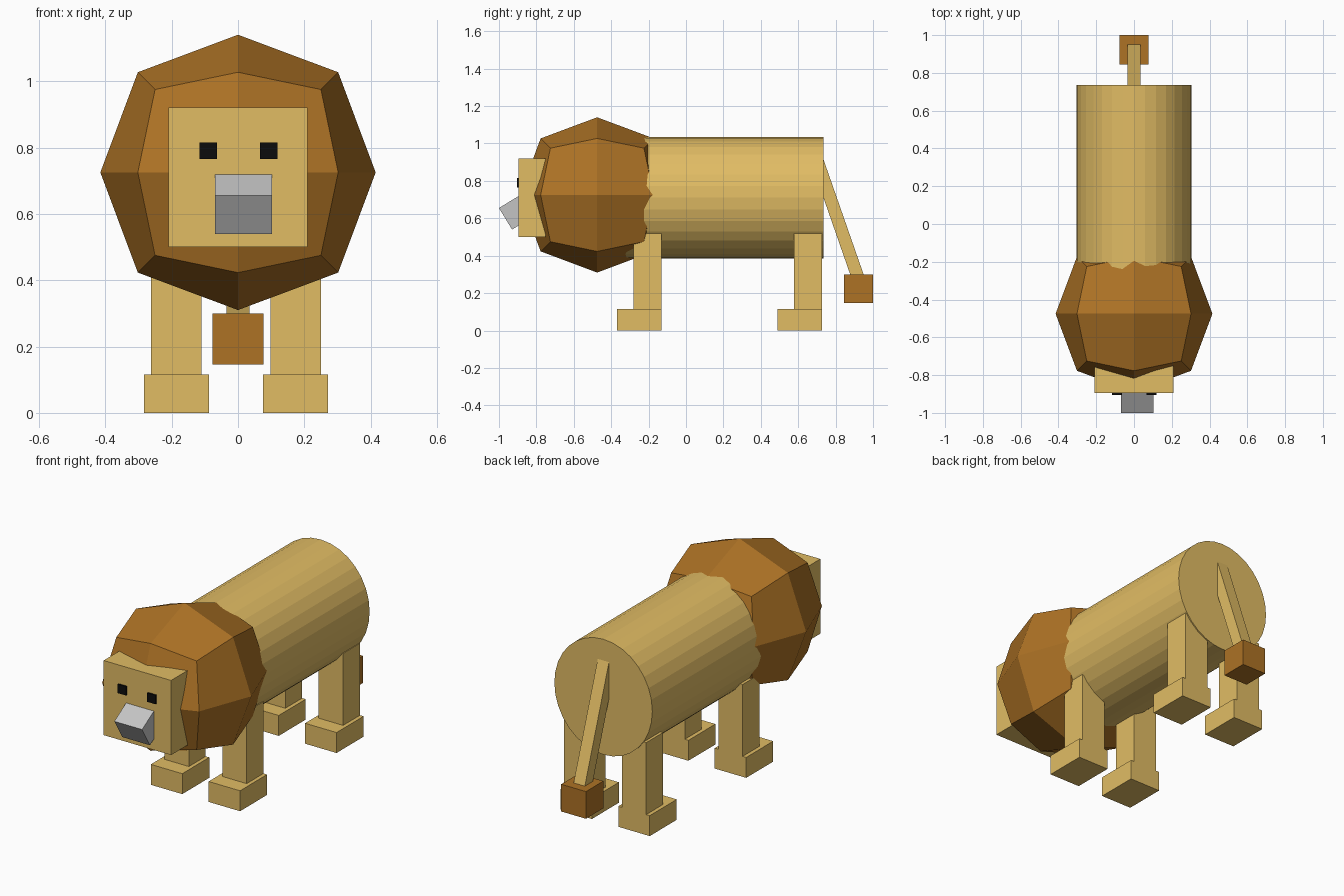
import bpy
import bmesh
from math import pi
from mathutils import Matrix, Vector

cube = bpy.data.objects.get("Cube")
if cube:
    bpy.data.objects.remove(cube, do_unlink=True)


def material(name, rgb):
    """Flat material from 0-255 display values, stored as linear."""
    linear = [((c / 255 + 0.055) / 1.055) ** 2.4 for c in rgb]
    mat = bpy.data.materials.new(name)
    mat.use_nodes = True
    mat.diffuse_color = (*linear, 1)
    bsdf = mat.node_tree.nodes["Principled BSDF"]
    bsdf.inputs["Base Color"].default_value = (*linear, 1)
    bsdf.inputs["Roughness"].default_value = 0.9
    return mat


tan = material("tan fur", (225, 188, 100))
brown = material("brown mane", (173, 114, 37))
grey = material("grey snout", (196, 196, 196))
black = material("black eye", (12, 12, 12))


def finish(name, bm, mat):
    bmesh.ops.recalc_face_normals(bm, faces=bm.faces)
    mesh = bpy.data.meshes.new(name)
    bm.to_mesh(mesh)
    bm.free()
    mesh.materials.append(mat)
    obj = bpy.data.objects.new(name, mesh)
    bpy.context.collection.objects.link(obj)
    return obj


def box(name, mat, x, y, z):
    """Box from (low, high) ranges on each axis."""
    bm = bmesh.new()
    bmesh.ops.create_cube(bm, size=1)
    for v in bm.verts:
        v.co = [lo + (hi - lo) * (c + 0.5) for c, (lo, hi) in zip(v.co, (x, y, z))]
    return finish(name, bm, mat)


def slanted_box(name, mat, x, profile):
    """Side profile of (y, z) points extruded across an x range."""
    bm = bmesh.new()
    face = bm.faces.new([bm.verts.new((x[0], y, z)) for y, z in profile])
    result = bmesh.ops.extrude_face_region(bm, geom=[face])
    moved = [g for g in result["geom"] if isinstance(g, bmesh.types.BMVert)]
    bmesh.ops.translate(bm, verts=moved, vec=(x[1] - x[0], 0, 0))
    return finish(name, bm, mat)


# Body: faceted barrel, slightly taller than wide
back, front = 0.735, -0.6
bm = bmesh.new()
bmesh.ops.create_cone(bm, cap_ends=True, segments=32, radius1=1, radius2=1, depth=1,
                      matrix=Matrix.Rotation(pi / 2, 4, "X"))
bmesh.ops.scale(bm, verts=bm.verts, vec=(0.305, back - front, 0.325))
bmesh.ops.translate(bm, verts=bm.verts, vec=(0, (back + front) / 2, 0.71))
finish("body", bm, tan)

# Mane: cube divided once and rounded to a faceted ball
bm = bmesh.new()
bmesh.ops.create_cube(bm, size=2)
bmesh.ops.subdivide_edges(bm, edges=bm.edges, cuts=1, use_grid_fill=True)
reach = {1: 0.415, 2: 0.302, 3: 0.25}
for v in bm.verts:
    v.co *= reach[sum(abs(c) > 0.5 for c in v.co)]
bmesh.ops.translate(bm, verts=bm.verts, vec=(0, -0.475, 0.725))
finish("mane", bm, brown)

# Face and eyes
box("face", tan, (-0.21, 0.21), (-0.895, -0.75), (0.5, 0.92))
for side, x in (("right", -0.09), ("left", 0.093)):
    box(side + "_eye", black, (x - 0.026, x + 0.026), (-0.904, -0.895), (0.765, 0.815))

# Snout: tilted block pushed into the face
tip, down, inward = Vector((-1, 0.655)), Vector((0.07, -0.115)), Vector((0.138, 0.084))
slanted_box("snout", grey, (-0.07, 0.103),
            [tip, tip + down, tip + down + inward, tip + inward])

# Legs and feet
for end, y in (("front", -0.13), ("back", 0.728)):
    for side, x in (("right", -0.186), ("left", 0.174)):
        box(f"{end}_{side}_leg", tan, (x - 0.076, x + 0.076), (y - 0.15, y), (0.1, 0.52))
        box(f"{end}_{side}_foot", tan, (x - 0.098, x + 0.098), (y - 0.24, y), (0, 0.115))

# Tail with a block tuft
slanted_box("tail", tan, (-0.035, 0.035),
            [(0.72, 0.958), (0.96, 0.27), (0.896, 0.248), (0.656, 0.936)])
box("tail_tuft", brown, (-0.077, 0.077), (0.845, 1.0), (0.146, 0.299))
